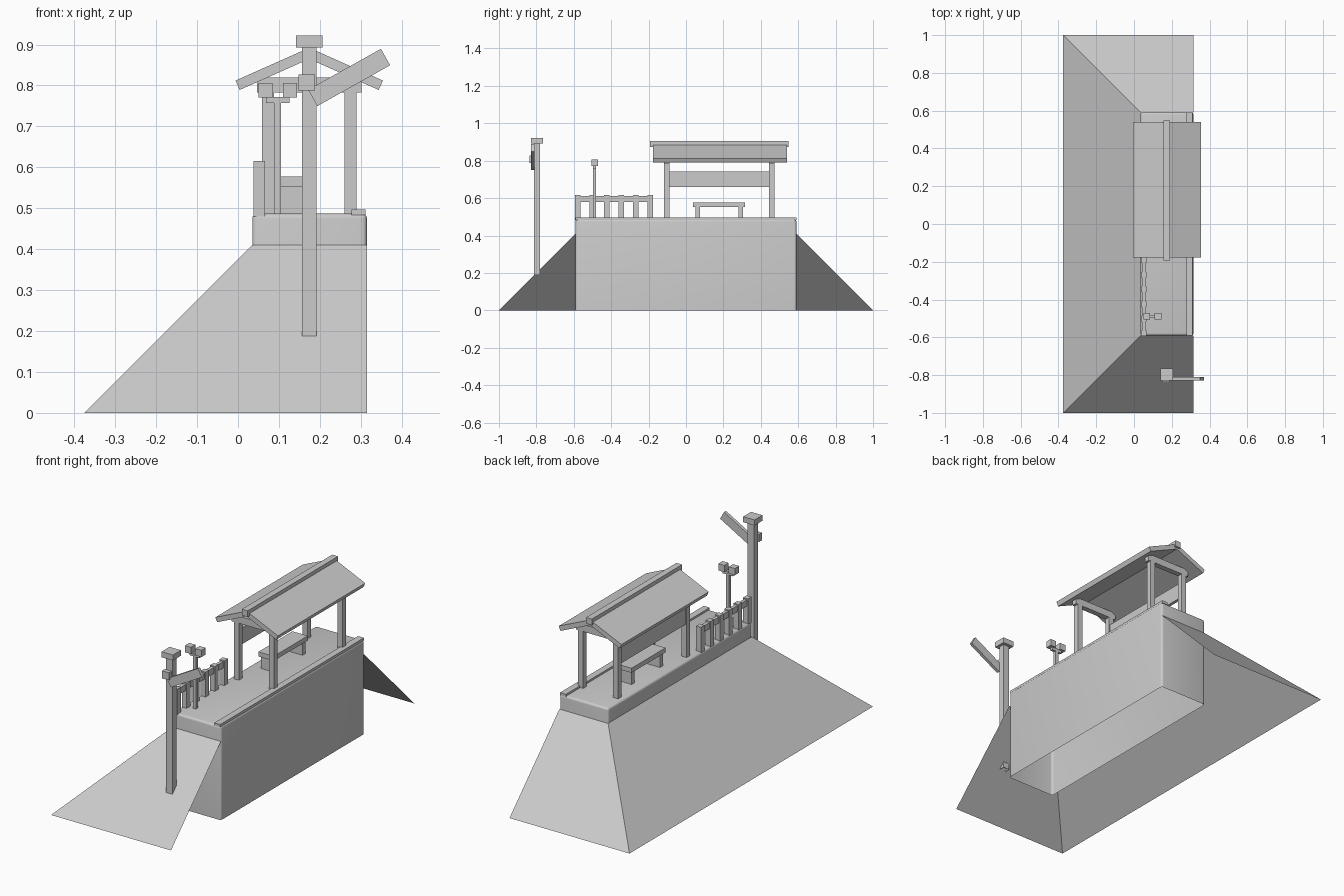
import bpy, bmesh, math
from mathutils import Matrix, Vector

cube = bpy.data.objects.get("Cube")
if cube:
    bpy.data.objects.remove(cube, do_unlink=True)

grey = bpy.data.materials.new("plain_grey")
grey.use_nodes = True
colour = (0.6, 0.6, 0.6, 1)
grey.diffuse_color = colour
grey.node_tree.nodes["Principled BSDF"].inputs["Base Color"].default_value = colour


def finish(name, bm):
    mesh = bpy.data.meshes.new(name)
    bm.to_mesh(mesh)
    bm.free()
    mesh.materials.append(grey)
    obj = bpy.data.objects.new(name, mesh)
    bpy.context.collection.objects.link(obj)
    return obj


def box(name, x, y, z, tilt=0, open_bottom=False, bevel=0):
    """Box from (min, max) ranges, tilted about its own y axis."""
    bm = bmesh.new()
    size = [b - a for a, b in (x, y, z)]
    mid = Vector([(a + b) / 2 for a, b in (x, y, z)])
    turn = Matrix.Rotation(-math.radians(tilt), 4, 'Y')
    bmesh.ops.create_cube(bm, size=1, matrix=Matrix.Translation(mid) @ turn @ Matrix.Diagonal((*size, 1)))
    if open_bottom:
        low = [f for f in bm.faces if f.normal.z < -0.9]
        bmesh.ops.delete(bm, geom=low, context='FACES_ONLY')
    if bevel:
        edges = [e for e in bm.edges if len(e.link_faces) == 2]
        bmesh.ops.bevel(bm, geom=edges, offset=bevel, segments=4, profile=0.5, affect='EDGES')
    obj = finish(name, bm)
    if bevel:
        bpy.ops.object.select_all(action='DESELECT')
        obj.select_set(True)
        bpy.context.view_layer.objects.active = obj
        bpy.ops.object.shade_smooth_by_angle(angle=math.radians(35))
    return obj


def around(centre, width):
    return (centre - width / 2, centre + width / 2)


# Embankment: three open sloping sheets around the platform
LEFT, RIGHT, END, TOP = 0.035, 0.315, 0.59, 0.41
bm = bmesh.new()
rows = []
for s in (-1, 1):
    rows.append([bm.verts.new(p) for p in (
        (RIGHT, s, 0), (LEFT - TOP, s, 0), (LEFT, s * END, TOP), (RIGHT, s * END, TOP))])
front, back = rows
bm.faces.new(front[::-1])
bm.faces.new(back)
bm.faces.new((front[1], front[2], back[2], back[1]))
bmesh.ops.recalc_face_normals(bm, faces=bm.faces)
if any(f.normal.z < 0 for f in bm.faces):
    for f in bm.faces:
        if f.normal.z < 0:
            f.normal_flip()
finish("embankment", bm)

# Platform and its edge strip
FLOOR = 0.487
box("platform", (LEFT, RIGHT), (-END, END), (0, FLOOR), open_bottom=True, bevel=0.012)
box("edge_strip", (0.277, 0.311), (-END, END), (0.483, 0.497))

# Shelter: posts, tie beams, back board, roof
MID = 0.174
for end, y in (("front", -0.103), ("back", 0.459)):
    for side, s in (("right", -1), ("left", 1)):
        box(f"shelter_post_{end}_{side}", around(MID + s * 0.101, 0.029), around(y, 0.029), (0.48, 0.79))
    box(f"tie_beam_{end}", around(MID, 0.256), around(y, 0.029), (0.783, 0.82))
box("back_board", (0.064, 0.08), (-0.09, 0.446), (0.658, 0.743))
box("ridge_beam", around(MID, 0.033), (-0.193, 0.549), (0.872, 0.904))
PITCH, THICK = math.radians(24), 0.025
length = 0.18 / math.cos(PITCH)
for side, s in (("right", -1), ("left", 1)):
    # Panel centre sits half a thickness below the sloping roof line
    cx = MID + s * (0.09 - math.sin(PITCH) * THICK / 2)
    cz = 0.852 - math.cos(PITCH) * THICK / 2
    box(f"roof_panel_{side}", around(cx, length), around(0.181, 0.717), around(cz, THICK), tilt=-s * 24)

# Bench
box("bench_seat", (0.092, 0.18), (0.037, 0.316), (0.553, 0.577))
for name, y in (("front", 0.062), ("back", 0.294)):
    box(f"bench_leg_{name}", (0.098, 0.174), around(y, 0.024), (0.48, 0.555))

# Fence
for i in range(6):
    box(f"fence_picket_{i + 1}", (0.038, 0.066), around(-0.578 + i * 0.0772, 0.029), (0.48, 0.616))
box("fence_rail", (0.043, 0.06), (-0.585, -0.185), (0.578, 0.61))

# Twin lamp
LAMP_Y = -0.489
box("lamp_pole", around(0.097, 0.017), around(LAMP_Y, 0.017), (0.48, 0.765))
box("lamp_crossbar", around(0.097, 0.058), around(LAMP_Y, 0.015), (0.757, 0.772))
for side, s in (("right", -1), ("left", 1)):
    box(f"lamp_head_{side}", around(0.097 + s * 0.03, 0.035), around(LAMP_Y, 0.035), (0.771, 0.806))

# Signal post with raised arm
box("signal_post", around(MID, 0.036), around(-0.797, 0.034), (0.188, 0.895), open_bottom=True)
box("signal_cap", around(MID, 0.065), around(-0.797, 0.065), (0.893, 0.922))
box("signal_pivot", (0.148, 0.188), (-0.836, -0.812), (0.788, 0.827))
box("signal_arm", around(0.2715, 0.204), (-0.828, -0.811), around(0.8195, 0.046), tilt=29.3)
